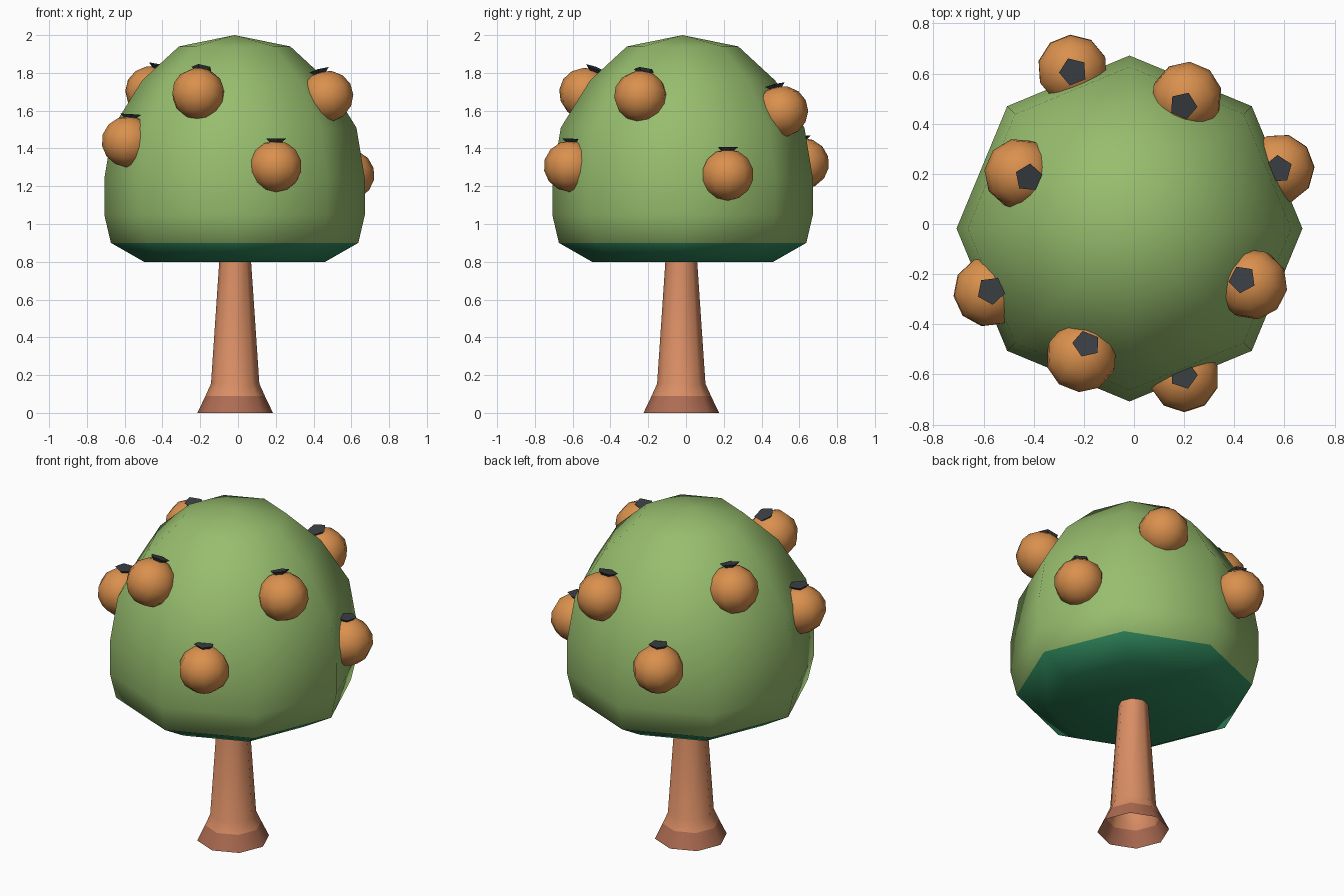
import bpy, bmesh, math
from mathutils import Vector, Matrix

if "Cube" in bpy.data.objects:
    bpy.data.objects.remove(bpy.data.objects["Cube"])


def material(name, rgb):
    m = bpy.data.materials.new(name)
    m.diffuse_color = (*rgb, 1)
    m.use_nodes = True
    m.node_tree.nodes["Principled BSDF"].inputs["Base Color"].default_value = m.diffuse_color
    return m


LEAF = material("leaf green", (0.31, 0.51, 0.155))
UNDER = material("dark underside green", (0.028, 0.24, 0.105))
BARK = material("bark", (0.70, 0.27, 0.13))
BASE = material("bark base", (0.42, 0.15, 0.085))
FRUIT = material("fruit orange", (0.70, 0.28, 0.075))
CALYX = material("dark calyx", (0.042, 0.048, 0.055))


def finish(name, bm, mats, angle):
    me = bpy.data.meshes.new(name)
    bmesh.ops.recalc_face_normals(bm, faces=bm.faces)
    bm.to_mesh(me)
    bm.free()
    for m in mats:
        me.materials.append(m)
    if angle:
        me.shade_smooth()
        me.set_sharp_from_angle(angle=math.radians(angle))
    ob = bpy.data.objects.new(name, me)
    bpy.context.collection.objects.link(ob)
    return ob


def lathe(profile, sides, cap_bottom, cap_top, split):
    """Stack of polygon rings; faces below the split height get material 1."""
    bm = bmesh.new()
    rings = []
    for r, z in profile:
        n = 1 if r == 0 else sides
        rings.append([bm.verts.new((r * math.cos(i * math.tau / sides),
                                    r * math.sin(i * math.tau / sides), z))
                      for i in range(n)])
    for a, b in zip(rings, rings[1:]):
        for i in range(sides):
            j = (i + 1) % sides
            if len(b) == 1:
                bm.faces.new((a[i], a[j], b[0]))
            elif len(a) == 1:
                bm.faces.new((a[0], b[j], b[i]))
            else:
                bm.faces.new((a[i], a[j], b[j], b[i]))
    if cap_bottom:
        bm.faces.new(rings[0][::-1])
    if cap_top:
        bm.faces.new(rings[-1])
    for f in bm.faces:
        if f.calc_center_median().z < split:
            f.material_index = 1
    return bm


# Trunk: eight sides, flared foot, open at the bottom
trunk = lathe([(0.20, 0), (0.157, 0.09), (0.128, 0.155), (0.083, 0.82)], 8, False, False, 0.09)
finish("trunk", trunk, [BARK, BASE], 50).location = (-0.015, -0.025, 0)

# Crown: eight sided dome with a dark underside
crown = lathe([(0.48, 0.80), (0.655, 0.90), (0.69, 1.05), (0.69, 1.24), (0.645, 1.51),
               (0.49, 1.76), (0.295, 1.94), (0, 2.0)], 8, True, False, 0.9)
finish("crown", crown, [LEAF, UNDER], 50).location = (-0.018, -0.018, 0)

# Fruits: centre and inward tilt in degrees
fruits = [(-0.245, 0.615, 1.32, 3), (0.21, 0.505, 1.595, 14),
          (0.58, 0.22, 1.26, 2), (0.47, -0.24, 1.675, 17),
          (0.20, -0.61, 1.305, 3), (-0.21, -0.53, 1.69, 22),
          (-0.58, -0.27, 1.435, 4), (-0.455, 0.20, 1.70, 15)]

for n, (x, y, z, tilt) in enumerate(fruits, 1):
    inward = Vector((-x, -y, 0)).normalized()
    axis = Vector((0, 0, 1)).cross(inward)
    rot = Matrix.Rotation(math.radians(tilt), 4, axis)
    place = Matrix.Translation((x, y, z)) @ rot @ Matrix.Rotation(math.atan2(y, x), 4, 'Z')

    bm = bmesh.new()
    bmesh.ops.create_uvsphere(bm, u_segments=10, v_segments=7, radius=0.143)
    bmesh.ops.scale(bm, vec=(1, 1, 0.95), verts=bm.verts)
    finish(f"fruit_{n}", bm, [FRUIT], 50).matrix_world = place

    # Five sided calyx, widening upwards
    bm = lathe([(0.025, 0.120), (0.057, 0.146)], 5, True, True, 0)
    finish(f"calyx_{n}", bm, [CALYX], 0).matrix_world = place
